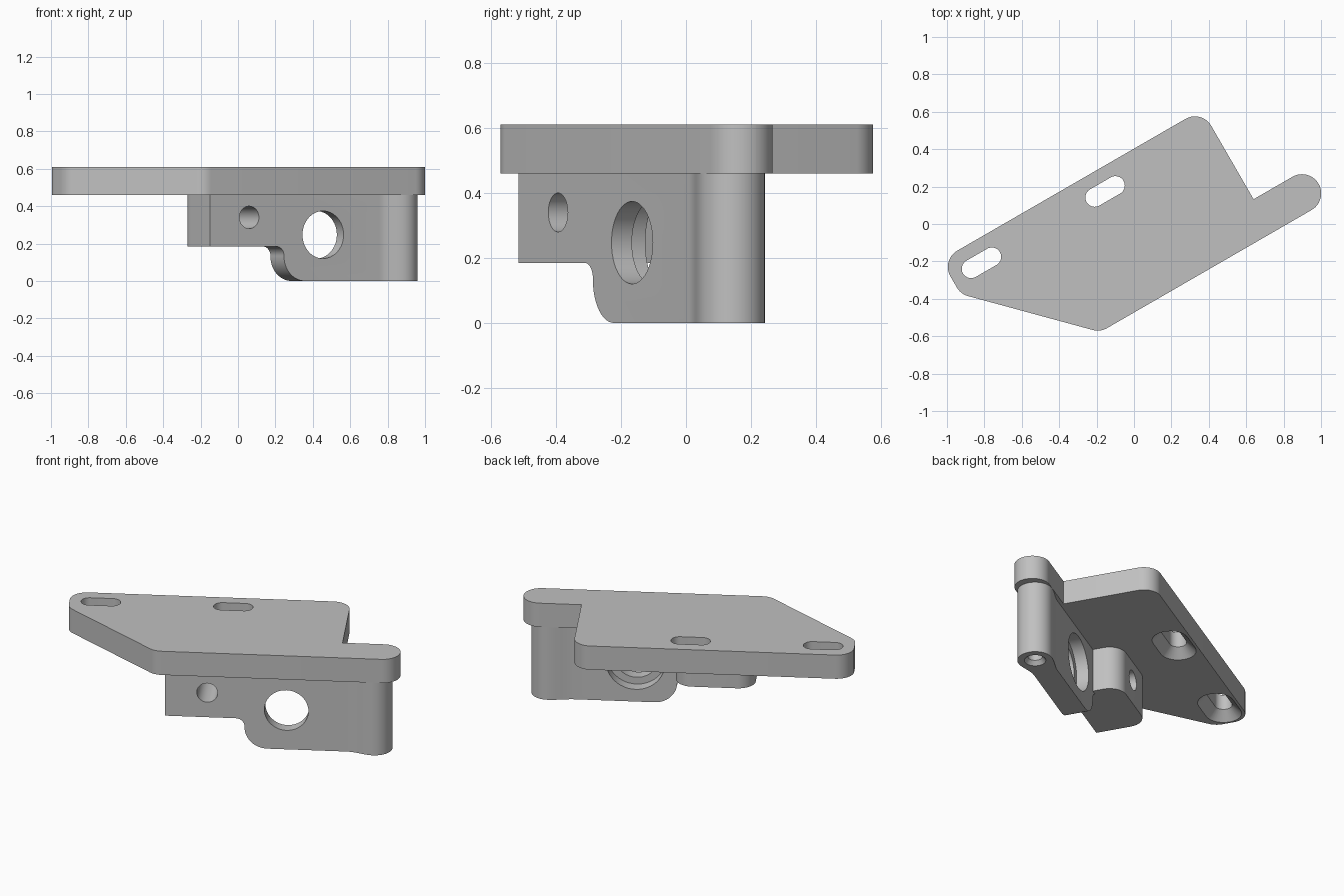
import bpy, bmesh, math
from mathutils import Vector, Matrix

if "Cube" in bpy.data.objects:
    bpy.data.objects.remove(bpy.data.objects["Cube"], do_unlink=True)

grey = bpy.data.materials.new("plain grey")
grey.use_nodes = True
GREY = (0.53, 0.53, 0.53, 1)
grey.diffuse_color = GREY
grey.node_tree.nodes["Principled BSDF"].inputs["Base Color"].default_value = GREY


def rounded(corners, steps=12):
    """Outline from (x, y, radius) corners."""
    out = []
    for i, (x, y, r) in enumerate(corners):
        p = Vector((x, y))
        if r == 0:
            out.append(p)
            continue
        a = (Vector(corners[i - 1][:2]) - p).normalized()
        b = (Vector(corners[(i + 1) % len(corners)][:2]) - p).normalized()
        half = a.angle(b) / 2
        c = p + (a + b).normalized() * r / math.sin(half)
        t = r / math.tan(half)
        s, e = (p + a * t - c).normalized(), (p + b * t - c).normalized()
        out += [c + r * s.slerp(e, k / steps).normalized() for k in range(steps + 1)]
    return out


def capsule(cx, cy, half, r, steps=16):
    """Slot outline; half = 0 gives a circle."""
    out = []
    for side in (1, -1):
        for k in range(steps + (half > 0)):
            a = math.pi * (k / steps - 0.5)
            out.append(Vector((cx + side * (half + r * math.cos(a)),
                               cy + side * r * math.sin(a))))
    return out


def loft(name, sections, upright=False):
    """Skin (depth, outline) sections along z, or along y when upright."""
    bm = bmesh.new()
    rings = [[bm.verts.new((p.x, d, p.y) if upright else (p.x, p.y, d))
              for p in outline] for d, outline in sections]
    bm.faces.new(rings[0])
    bm.faces.new(rings[-1])
    n = len(rings[0])
    for lo, hi in zip(rings, rings[1:]):
        for i in range(n):
            j = (i + 1) % n
            bm.faces.new((lo[i], lo[j], hi[j], hi[i]))
    bmesh.ops.recalc_face_normals(bm, faces=bm.faces)
    mesh = bpy.data.meshes.new(name)
    bm.to_mesh(mesh)
    bm.free()
    mesh.materials.append(grey)
    ob = bpy.data.objects.new(name, mesh)
    bpy.context.collection.objects.link(ob)
    return ob


def combine(ob, other, operation):
    mod = ob.modifiers.new("combine", 'BOOLEAN')
    mod.operation, mod.solver, mod.object = operation, 'EXACT', other
    bpy.context.view_layer.objects.active = ob
    bpy.ops.object.modifier_apply(modifier=mod.name)
    bpy.data.objects.remove(other, do_unlink=True)


TOP, UNDER = 0.61, 0.46
FRONT, BACK = -0.371, -0.226

# Mounting plate with a rounded arm
plate_outline = rounded([
    (-0.99, 0.349, 0.1), (-0.99, 0.139, 0.1), (-0.445, -0.41, 0.1),
    (0.962, -0.41, 0.102), (0.962, -0.205, 0.102),
    (0.62, -0.205, 0), (0.62, 0.349, 0.1)])
plate = loft("mounting_plate", [(UNDER, plate_outline), (TOP, plate_outline)])

# Slots, countersunk from below
for u in (-0.81, -0.047):
    cutter = loft("slot_cutter", [
        (z, capsule(u, 0.228, 0.064, r)) for z, r in
        ((UNDER - 0.02, 0.125), (UNDER + 0.055, 0.05), (TOP + 0.02, 0.05))])
    combine(plate, cutter, 'DIFFERENCE')

# Hanging wall with a stepped lower corner
wall_profile = rounded([(0, UNDER, 0), (0, 0.185, 0), (0.07, 0.185, 0.05),
                        (0.07, 0, 0.13), (0.7, 0, 0), (0.7, UNDER, 0)])
bracket = loft("hinge_bracket", [(FRONT, wall_profile), (BACK, wall_profile)], True)

# Thick boss with rounded back corners
boss_outline = rounded([(-0.3875, FRONT, 0), (0.07, FRONT, 0),
                        (0.07, -0.06, 0.1), (-0.3875, -0.06, 0.1)])
combine(bracket, loft("boss", [(0.185, boss_outline), (UNDER, boss_outline)]), 'UNION')

# Vertical barrel blending into the wall end
BU, BV, BR = 0.814, -0.3075, 0.102
START, STEPS = 0.66, 10


def blend(v_from, v_to):
    pts = []
    for k in range(STEPS):
        t = k / STEPS
        pts.append(Vector((START + (BU - START) * t,
                           v_from + (v_to - v_from) * t * t * (3 - 2 * t))))
    return pts


tip = [Vector((BU + BR * math.cos(a), BV + BR * math.sin(a)))
       for a in (math.pi * (k / 20 - 0.5) for k in range(21))]
barrel_outline = blend(FRONT, BV - BR) + tip + blend(BACK, BV + BR)[::-1]
combine(bracket, loft("barrel", [(0, barrel_outline), (UNDER, barrel_outline)]), 'UNION')

# Bores: stepped main bore, small cross hole, countersunk barrel hole
MID = (FRONT + BACK) / 2
main = (0.311, 0.247, 0)
bores = [
    loft("bore_cutter", [(v, capsule(*main, r, 24)) for v, r in
         ((FRONT - 0.05, 0.127), (MID, 0.127), (MID, 0.17), (BACK + 0.04, 0.17))], True),
    loft("cross_cutter", [(v, capsule(-0.145, 0.34, 0, 0.06))
         for v in (FRONT - 0.05, 0.02)], True),
    loft("barrel_cutter", [(z, capsule(BU, BV, 0, r)) for z, r in
         ((-0.01, 0.07), (0.025, 0.042), (0.3, 0.042))]),
]
for cutter in bores:
    combine(bracket, cutter, 'DIFFERENCE')

# Turn the part into place and smooth the curved faces
bpy.ops.object.select_all(action='DESELECT')
for ob in (plate, bracket):
    ob.data.transform(Matrix.Rotation(math.radians(30), 4, 'Z'))
    ob.select_set(True)
bpy.context.view_layer.objects.active = plate
bpy.ops.object.shade_smooth_by_angle(angle=math.radians(30))
